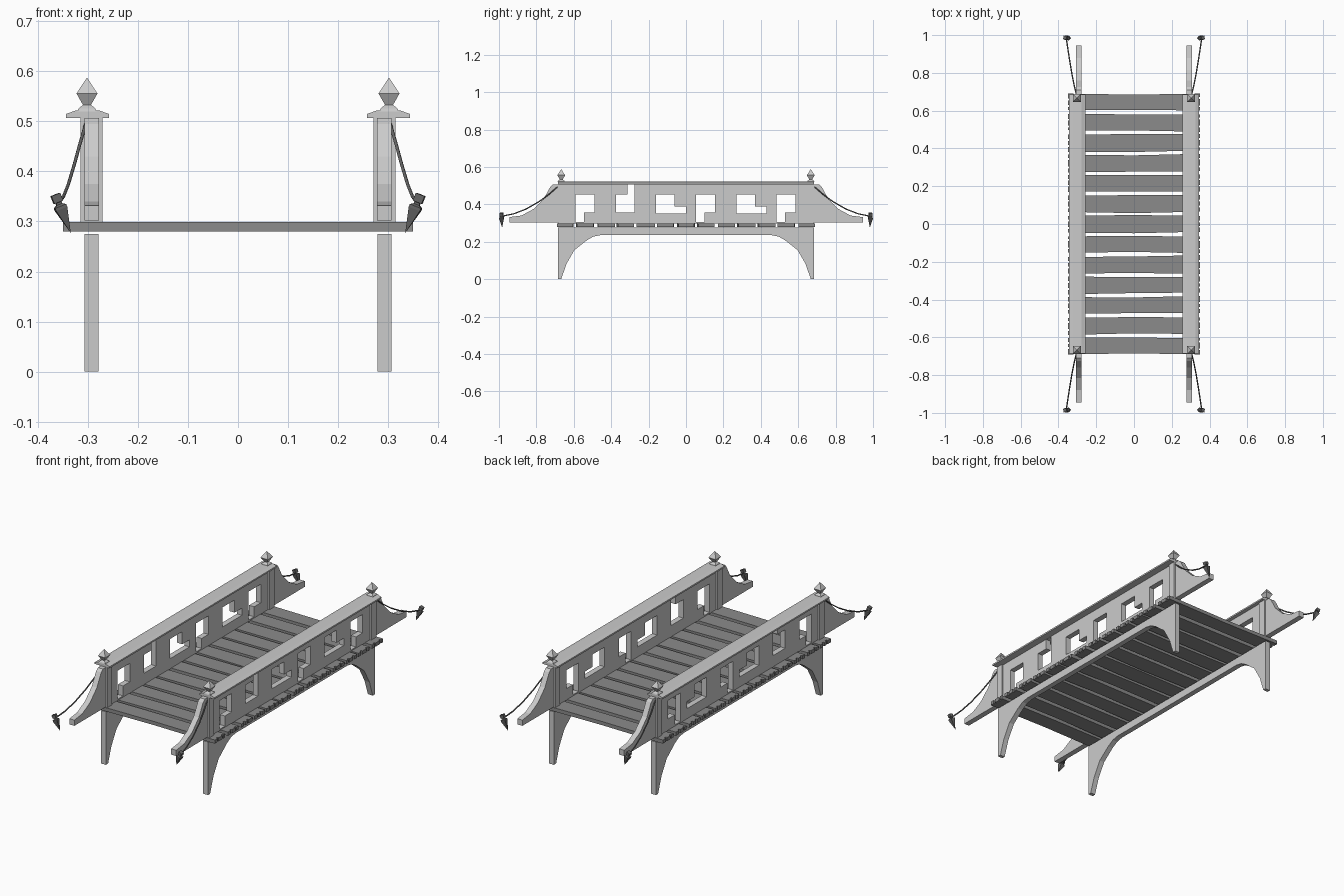
import bpy, bmesh, random
from mathutils import Vector, Matrix

if "Cube" in bpy.data.objects:
    bpy.data.objects.remove(bpy.data.objects["Cube"])

random.seed(4)


def grey(name, v):
    mat = bpy.data.materials.new(name)
    mat.diffuse_color = (v, v, v, 1)
    mat.use_nodes = True
    mat.node_tree.nodes["Principled BSDF"].inputs["Base Color"].default_value = mat.diffuse_color
    return mat


STONE = grey("pale_timber", 0.66)
DECK = grey("dark_plank", 0.26)
IRON = grey("dark_rope", 0.13)


def finish(name, bm, mirror="", mat=STONE):
    """Turn a bmesh into an object, mirrored about the listed world axes."""
    bmesh.ops.recalc_face_normals(bm, faces=bm.faces)
    mesh = bpy.data.meshes.new(name)
    bm.to_mesh(mesh)
    bm.free()
    mesh.materials.append(mat)
    ob = bpy.data.objects.new(name, mesh)
    bpy.context.collection.objects.link(ob)
    if mirror:
        mod = ob.modifiers.new("Mirror", 'MIRROR')
        mod.use_axis = ("x" in mirror, "y" in mirror, False)
        mod.use_mirror_merge = False
    return ob


def add_prism(bm, pts, offset):
    """Extrude a closed outline of 3D points by an offset."""
    face = bm.faces.new([bm.verts.new(p) for p in pts])
    new = bmesh.ops.extrude_face_region(bm, geom=[face])["geom"]
    bmesh.ops.translate(bm, vec=offset, verts=[v for v in new if isinstance(v, bmesh.types.BMVert)])


def side_prism(name, yz, x0, x1, mirror):
    bm = bmesh.new()
    add_prism(bm, [(x0, y, z) for y, z in yz], (x1 - x0, 0, 0))
    return finish(name, bm, mirror)


def box(y0, y1, z0, z1):
    return [(y0, z0), (y1, z0), (y1, z1), (y0, z1)]


def square_lathe(bm, profile):
    """Stack of square rings (half width, z); half width 0 makes a tip."""
    rings = []
    for h, z in profile:
        if h:
            rings.append([bm.verts.new((sx * h, sy * h, z)) for sx, sy in ((-1, -1), (1, -1), (1, 1), (-1, 1))])
        else:
            rings.append([bm.verts.new((0, 0, z))] * 4)
    for a, b in zip(rings, rings[1:]):
        for i in range(4):
            j = (i + 1) % 4
            bm.faces.new(list(dict.fromkeys((a[i], a[j], b[j], b[i]))))
    for r in (rings[0], rings[-1]):
        if len(set(r)) == 4:
            bm.faces.new(r)


# Arched side supports
half = [(0.685, 0.275), (0.685, 0.0), (0.667, 0.0), (0.64, 0.08), (0.597, 0.155),
        (0.53, 0.208), (0.495, 0.228), (0.46, 0.235)]
side_prism("arch_support", half + [(-y, z) for y, z in reversed(half)], 0.279, 0.307, "x")

# Uneven deck planks with notched ends
bm = bmesh.new()
for k in range(13):
    c = 0.645 - 0.1075 * k
    edges = []
    for s in (1, -1):
        w = [0.045 + random.uniform(-0.005, 0.005) for _ in range(3)]
        if (k, s) in ((0, 1), (12, -1)):
            w = [0.045, 0.04, 0.045]
        edges.append([c + s * v for v in w])
    top, bot = edges
    pts = list(zip((-0.35, 0, 0.35), top))
    for sx, order in ((1, (1, -1)), (-1, (-1, 1))):
        if sx == -1:
            pts += list(zip((0.35, 0, -0.35), reversed(bot)))
        for s in order:
            m = c + s * random.uniform(0.012, 0.024)
            pts += [(sx * 0.35, m + sx * 0.005), (sx * 0.342, m + sx * 0.005),
                    (sx * 0.342, m - sx * 0.005), (sx * 0.35, m - sx * 0.005)]
    add_prism(bm, [(x, y, 0.28) for x, y in pts], (0, 0, 0.019))
finish("deck_planks", bm, mat=DECK)

# Fretwork side panels: six tiles, each a square window with one slot
panel = side_prism("fretwork_panel", box(-0.645, 0.645, 0.297, 0.508), 0.278, 0.307, "")
bm = bmesh.new()
for i, leg in enumerate(("down", "up", "right", "down", "right", "down")):
    c = -0.5375 + 0.215 * i
    l, r, b, t = c - 0.053, c + 0.047, 0.357, 0.453
    shape = {
        "down": [(l, 0.305), (l + 0.045, 0.305), (l + 0.045, b), (r, b), (r, t), (l, t)],
        "up": [(l, b), (r, b), (r, 0.506), (r - 0.037, 0.506), (r - 0.037, t), (l, t)],
        "right": [(l, b - 0.006), (c + 0.107, b - 0.006), (c + 0.107, 0.388), (r, 0.388), (r, t), (l, t)],
    }[leg]
    add_prism(bm, [(0.2, y, z) for y, z in shape], (0.2, 0, 0))
cutter = finish("panel_cutter", bm)
cutter.hide_render = True
mod = panel.modifiers.new("Windows", 'BOOLEAN')
mod.operation, mod.solver, mod.object = 'DIFFERENCE', 'EXACT', cutter
bpy.context.view_layer.objects.active = panel
bpy.ops.object.modifier_apply(modifier=mod.name)
bpy.data.objects.remove(cutter)
mod = panel.modifiers.new("Mirror", 'MIRROR')
mod.use_mirror_merge = False

# Corner posts and the curved wings beyond them
side_prism("corner_post", box(0.645, 0.685, 0.295, 0.508), 0.271, 0.315, "xy")
wing = [(0.68, 0.302), (0.945, 0.302), (0.945, 0.332), (0.88, 0.34), (0.815, 0.375),
        (0.76, 0.43), (0.725, 0.495), (0.71, 0.507), (0.68, 0.507)]
side_prism("end_wing", wing, 0.278, 0.307, "xy")

# Handrails with chamfered top
bm = bmesh.new()
rail = [(0.258, 0.507), (0.344, 0.507), (0.344, 0.515), (0.338, 0.517), (0.325, 0.522),
        (0.277, 0.522), (0.264, 0.517), (0.258, 0.515)]
add_prism(bm, [(x, -0.685, z) for x, z in rail], (0, 1.37, 0))
finish("handrail", bm, "x")

# Square pointed finials
bm = bmesh.new()
square_lathe(bm, [(0.019, 0.520), (0.017, 0.526), (0.008, 0.533), (0.021, 0.556), (0, 0.588)])
bmesh.ops.translate(bm, vec=(0.302, 0.667, 0), verts=bm.verts)
finish("finial", bm, "xy")

# Tilted rope stakes: pointed body, neck and block head
bm = bmesh.new()
square_lathe(bm, [(0, -0.066), (0.012, -0.014), (0.012, -0.008), (0.006, -0.004),
                  (0.006, 0), (0.0095, 0.001), (0.0095, 0.017), (0, 0.018)])
tilt = Vector((0.025, 0.003, 0.062)).to_track_quat('Z', 'Y').to_matrix().to_4x4()
bm.transform(Matrix.Translation((0.359, 0.986, 0.338)) @ tilt)
finish("rope_stake", bm, "xy", IRON)

# Sagging ropes from posts to stakes
curve = bpy.data.curves.new("guy_rope", 'CURVE')
curve.dimensions = '3D'
curve.bevel_depth, curve.bevel_resolution = 0.0035, 1
curve.materials.append(IRON)
path = [(0.303, 0.68, 0.50), (0.317, 0.735, 0.452), (0.327, 0.785, 0.415),
        (0.339, 0.855, 0.375), (0.349, 0.92, 0.35), (0.359, 0.986, 0.336)]
for sx in (1, -1):
    for sy in (1, -1):
        sp = curve.splines.new('POLY')
        sp.points.add(len(path) - 1)
        for p, (x, y, z) in zip(sp.points, path):
            p.co = (sx * x, sy * y, z, 1)
rope = bpy.data.objects.new("guy_rope", curve)
bpy.context.collection.objects.link(rope)
